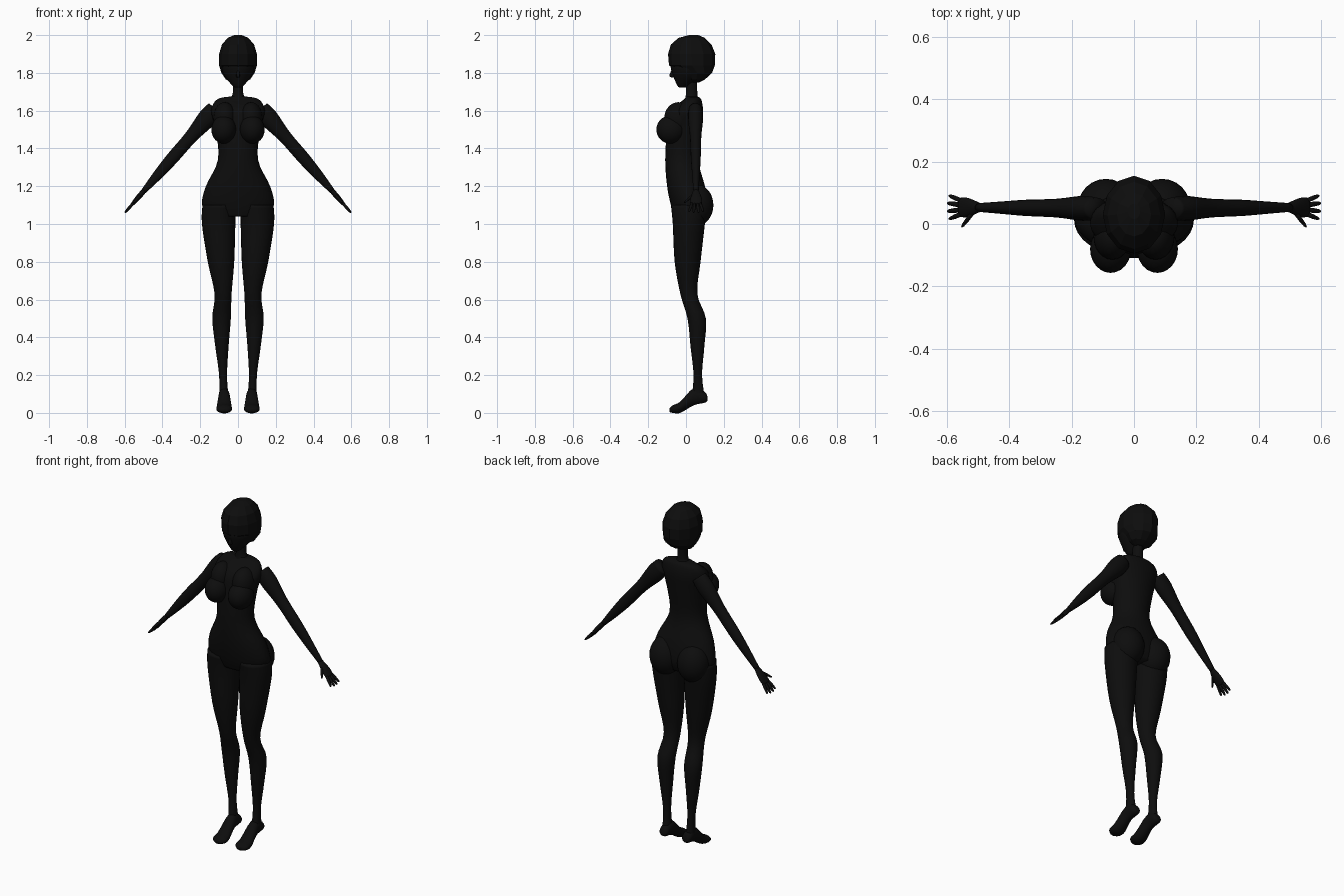
import bpy, bmesh, math
from mathutils import Vector

default_cube = bpy.data.objects.get("Cube")
if default_cube:
    bpy.data.objects.remove(default_cube)

black = bpy.data.materials.new("soft_black")
black.use_nodes = True
black.diffuse_color = (.004, .004, .004, 1)
black.node_tree.nodes["Principled BSDF"].inputs["Base Color"].default_value = black.diffuse_color

X, Y, Z = Vector((1, 0, 0)), Vector((0, 1, 0)), Vector((0, 0, 1))


def finish(name, bm, mirror=False, smooth=True):
    bmesh.ops.recalc_face_normals(bm, faces=bm.faces)
    mesh = bpy.data.meshes.new(name)
    bm.to_mesh(mesh)
    bm.free()
    mesh.materials.append(black)
    for face in mesh.polygons:
        face.use_smooth = smooth
    part = bpy.data.objects.new(name, mesh)
    bpy.context.collection.objects.link(part)
    if mirror:
        part.modifiers.new("mirror", "MIRROR").use_mirror_merge = False


def spline(rows, steps):
    """Pass a smooth curve through a few rows of values."""
    rows = [Vector(row) for row in rows]
    result = []
    for i in range(len(rows) - 1):
        start, end = rows[i], rows[i + 1]
        before, after = rows[max(i - 1, 0)], rows[min(i + 2, len(rows) - 1)]
        for step in range(steps):
            t = step / steps
            leave, arrive = (end - before) / 2, (after - start) / 2
            ease = t * t * (3 - 2 * t)
            bend = leave * t * (1 - t) ** 2 - arrive * t * t * (1 - t)
            result.append(start.lerp(end, ease) + bend)
    return result + [rows[-1]]


def loft(bm, rings, sides):
    """Skin a closed tube through rings of (centre, u, v)."""
    turns = [math.tau * i / sides for i in range(sides)]
    loops = [[bm.verts.new(centre + u * math.cos(a) + v * math.sin(a)) for a in turns]
             for centre, u, v in rings]
    for lower, upper in zip(loops, loops[1:]):
        for i in range(sides):
            bm.faces.new((lower[i - 1], lower[i], upper[i], upper[i - 1]))
    bm.faces.new(loops[0])
    bm.faces.new(loops[-1])


def stack(name, rows, sides=24, steps=4, mirror=False, smooth=True):
    """Horizontal rings from rows of (height, inner, outer, front, back)."""
    bm = bmesh.new()
    loft(bm, [(Vector(((inner + outer) / 2, (front + back) / 2, height)),
               X * (outer - inner) / 2, Y * (back - front) / 2)
              for height, inner, outer, front, back in spline(rows, steps)], sides)
    finish(name, bm, mirror, smooth)


def central(rows):
    """Turn rows of (height, half width, front, back) into symmetric stack rows."""
    return [(height, -width, width, front, back) for height, width, front, back in rows]


def ellipsoid_pair(name, centre, radii):
    bm = bmesh.new()
    bmesh.ops.create_uvsphere(bm, u_segments=24, v_segments=16, radius=1)
    bmesh.ops.scale(bm, vec=radii, verts=bm.verts)
    bmesh.ops.translate(bm, vec=centre, verts=bm.verts)
    finish(name, bm, mirror=True)


# Torso: hips, waist, chest, shoulders
stack("torso", central([
    (1.04, .14, -.06, .09), (1.1, .19, -.08, .11), (1.2, .17, -.1, .1),
    (1.34, .106, -.11, .065), (1.5, .118, -.1, .08), (1.6, .142, -.08, .09),
    (1.66, .11, -.01, .08), (1.675, .04, 0, .06)]))
stack("neck", central([(1.64, .06, -.01, .07), (1.69, .028, 0, .06), (1.78, .03, 0, .06)]))
ellipsoid_pair("breasts", (.075, -.08, 1.5), (.066, .077, .075))
ellipsoid_pair("upper_chest", (.07, -.04, 1.56), (.06, .075, .085))
ellipsoid_pair("buttocks", (.09, .055, 1.1), (.09, .09, .11))

# Legs: thigh, knee, calf, ankle
stack("legs", [
    (1.1, .01, .188, -.08, .11), (1, .014, .191, -.07, .1), (.8, .02, .16, -.06, .077),
    (.63, .034, .124, -.03, .06), (.5, .038, .136, .008, .105), (.35, .05, .12, .024, .097),
    (.2, .058, .1, .04, .085), (.08, .05, .1, .03, .1)], mirror=True)

# Feet: upright rings from heel to toe, as (y, half width, sole, top)
bm = bmesh.new()
loft(bm, [(Vector((.073, y, (sole + top) / 2)), X * width, Z * (top - sole) / 2)
          for y, width, sole, top in spline([
              (.115, .012, .065, .08), (.1, .027, .054, .11), (.04, .03, .04, .13),
              (-.03, .04, 0, .06), (-.07, .04, 0, .04), (-.088, .02, .005, .025)], 4)], 20)
finish("feet", bm, mirror=True)

# Arms: straight from shoulder to wrist, as (fraction, thickness, depth)
shoulder, wrist = Vector((.12, .05, 1.61)), Vector((.5, .053, 1.173))
along = (wrist - shoulder).normalized()
across = along.cross(Y).normalized()
bm = bmesh.new()
loft(bm, [(shoulder.lerp(wrist, t), across * thick, Y * deep) for t, thick, deep in spline([
    (0, .045, .035), (.12, .05, .04), (.34, .035, .03), (.6, .033, .026),
    (.8, .026, .02), (1, .014, .014)], 4)], 16)
finish("arms", bm, mirror=True)

# Palms: flat continuation of the arm
knuckles = wrist + along * .09
bm = bmesh.new()
loft(bm, [(wrist.lerp(knuckles, t), across * thick, Y * deep) for t, thick, deep in spline([
    (-.1, .013, .013), (.3, .014, .025), (.7, .012, .032), (1, .009, .03)], 3)], 16)
finish("palms", bm, mirror=True)

# Fingers fan out from the knuckles, the thumb from the side of the palm
bm = bmesh.new()
digits = []
for spread in (-1, -.35, .35, 1):
    base = knuckles + Y * spread * .022 - along * .006
    reach = .07 - .012 * abs(spread)
    digits.append((base, base + along * reach + Y * spread * .015))
thumb = wrist + along * .025 - Y * .015
digits.append((thumb, thumb + along * .055 - Y * .047))
for base, tip in digits:
    loft(bm, [(base.lerp(tip, t), across * r, Y * r)
              for t, r in ((0, .008), (.5, .008), (.9, .006), (1, .003))], 8)
finish("fingers", bm, mirror=True)

# Face and nose
stack("face", central([
    (1.722, .014, -.035, 0), (1.735, .032, -.047, .02), (1.79, .075, -.07, .09),
    (1.85, .088, -.08, .11), (1.95, .05, -.04, .09)]))
stack("nose", central([
    (1.775, .005, -.07, -.05), (1.785, .01, -.088, -.05), (1.83, .005, -.07, -.05)]), sides=8)

# Faceted cap of short hair
stack("hair", central([
    (2, .02, .015, .065), (1.985, .055, -.04, .1), (1.95, .085, -.08, .135),
    (1.9, .1, -.095, .155), (1.84, .1, -.09, .153), (1.8, .088, -.02, .138),
    (1.765, .064, .01, .1), (1.75, .03, .02, .07)]), sides=12, steps=1, smooth=False)
